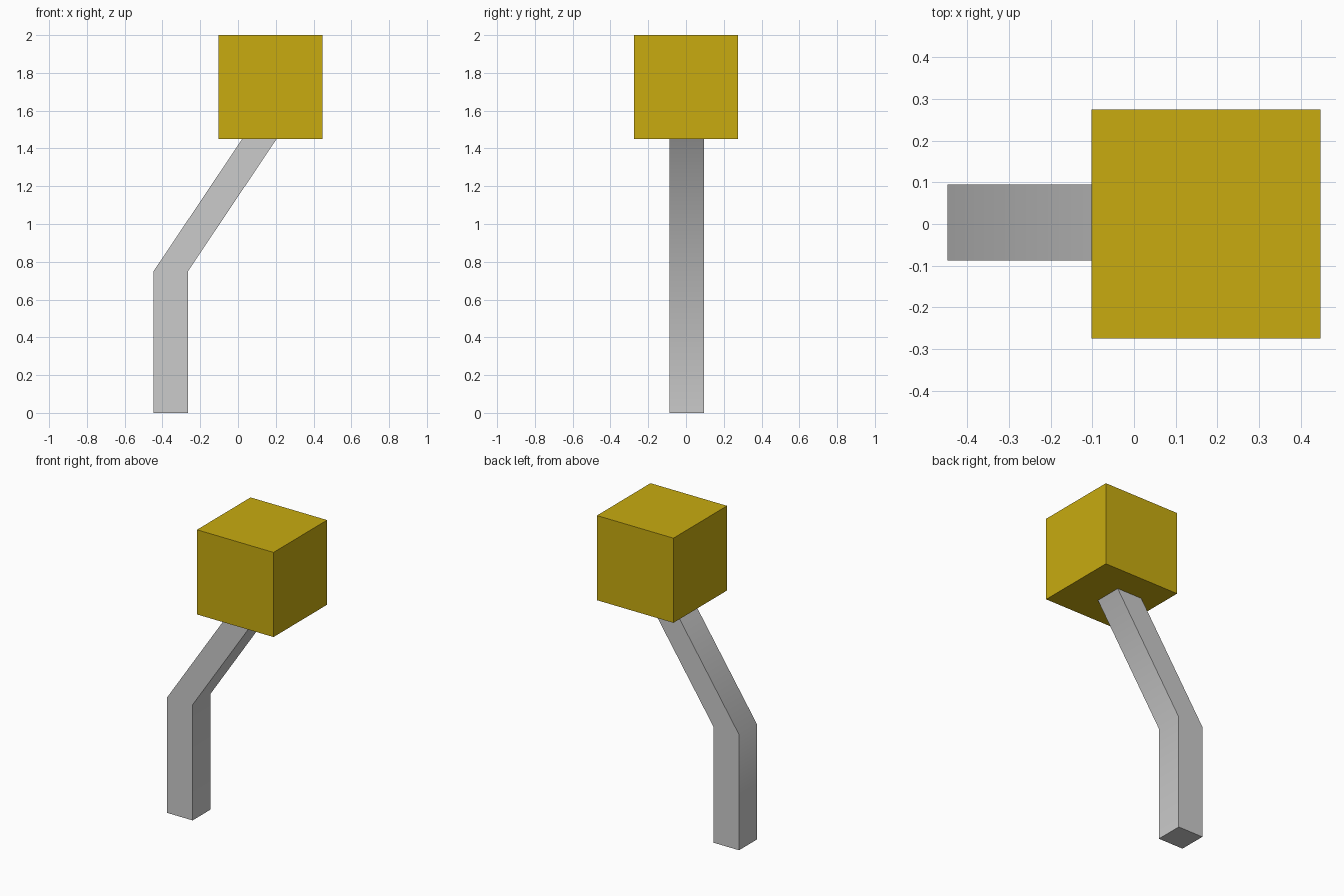
import bpy, bmesh, math
from mathutils import Matrix, Vector

if "Cube" in bpy.data.objects:
    bpy.data.objects.remove(bpy.data.objects["Cube"])


def finish(bm, name, rgb=None):
    bmesh.ops.recalc_face_normals(bm, faces=bm.faces)
    mesh = bpy.data.meshes.new(name)
    bm.to_mesh(mesh)
    bm.free()
    obj = bpy.data.objects.new(name, mesh)
    bpy.context.collection.objects.link(obj)
    if rgb:
        mat = bpy.data.materials.new(name)
        mat.diffuse_color = (*rgb, 1)
        mat.use_nodes = True
        mat.node_tree.nodes["Principled BSDF"].inputs["Base Color"].default_value = mat.diffuse_color
        mesh.materials.append(mat)
    return obj


# Bent trunk: a square section carried up through three levels
W = 0.182
bm = bmesh.new()
rings = []
for x, z in [(-0.356, 0), (-0.356, 0.75), (0.114, 1.451)]:
    rings.append([bm.verts.new((x + sx * W / 2, 0.004 + sy * W / 2, z))
                  for sx, sy in [(-1, -1), (1, -1), (1, 1), (-1, 1)]])
for lo, hi in zip(rings, rings[1:]):
    for i in range(4):
        j = (i + 1) % 4
        bm.faces.new((lo[i], lo[j], hi[j], hi[i]))
bm.faces.new(rings[0])
bm.faces.new(rings[-1])
trunk = finish(bm, "trunk")

# Soft shading over the bend, hard corners elsewhere
bpy.context.view_layer.objects.active = trunk
trunk.select_set(True)
bpy.ops.object.shade_smooth_by_angle(angle=math.radians(45))

# Cube crown
S = 0.549
bm = bmesh.new()
bmesh.ops.create_cube(bm, size=S, matrix=Matrix.Translation(Vector((0.1725, 0, 2 - S / 2))))
finish(bm, "crown", (0.58, 0.41, 0.005))
